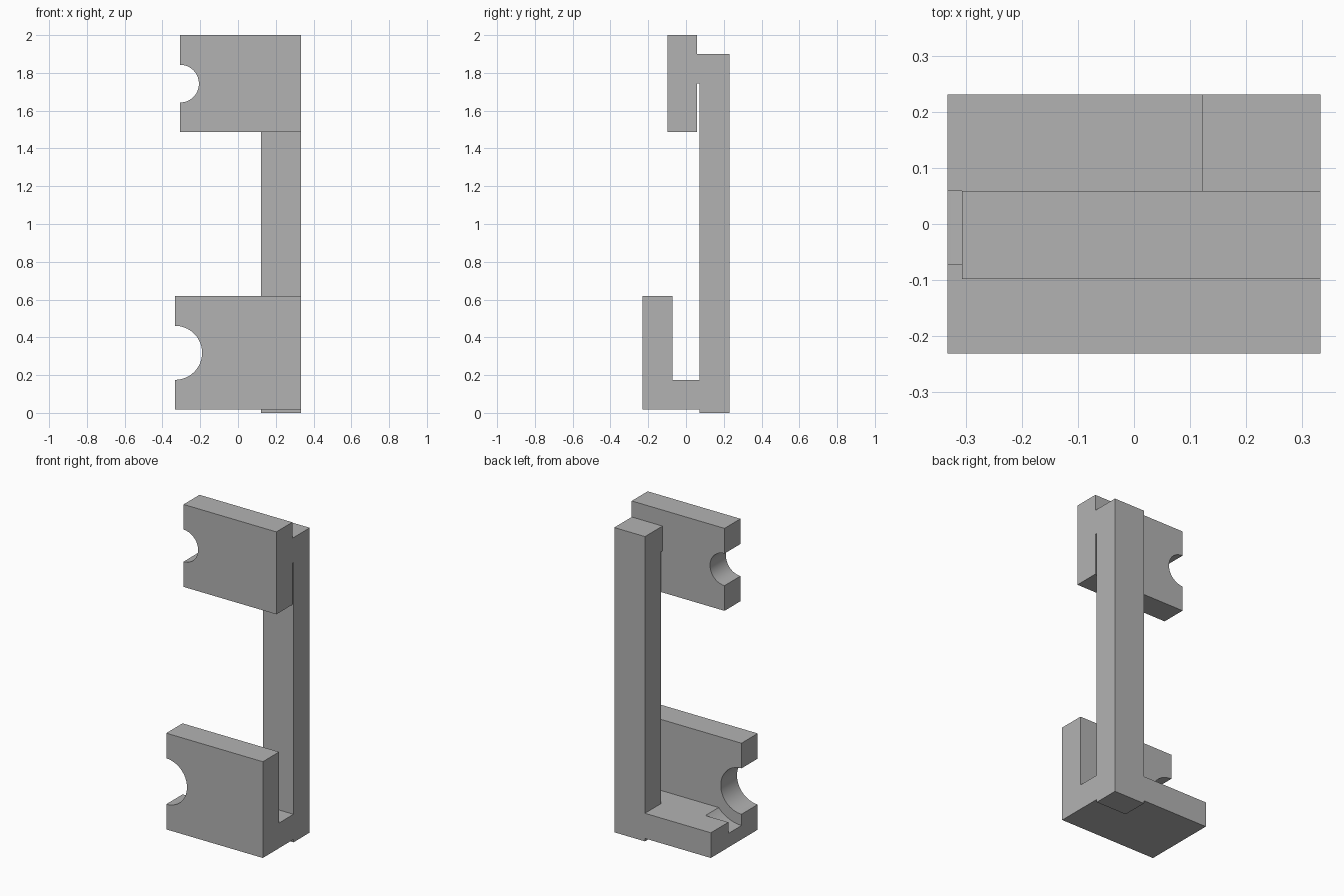
import bpy
import bmesh
import math
from mathutils import Matrix

cube = bpy.data.objects.get("Cube")
if cube:
    bpy.data.objects.remove(cube, do_unlink=True)

grey = bpy.data.materials.new("plain grey")
grey.use_nodes = True
grey.diffuse_color = (0.45, 0.45, 0.45, 1)
grey.node_tree.nodes["Principled BSDF"].inputs["Base Color"].default_value = grey.diffuse_color


def add_object(name, bm):
    bmesh.ops.recalc_face_normals(bm, faces=bm.faces)
    mesh = bpy.data.meshes.new(name)
    bm.to_mesh(mesh)
    bm.free()
    mesh.materials.append(grey)
    obj = bpy.data.objects.new(name, mesh)
    bpy.context.collection.objects.link(obj)
    return obj


def extrude_side(name, outline, x0, x1):
    """Extrude a (y, z) outline from x0 to x1."""
    bm = bmesh.new()
    face = bm.faces.new([bm.verts.new((x0, y, z)) for y, z in outline])
    moved = bmesh.ops.extrude_face_region(bm, geom=[face])["geom"]
    verts = [v for v in moved if isinstance(v, bmesh.types.BMVert)]
    bmesh.ops.translate(bm, verts=verts, vec=(x1 - x0, 0, 0))
    return add_object(name, bm)


def bore(name, x, z, radius, y0, y1):
    """Cylinder along y, used as a cutter."""
    bm = bmesh.new()
    place = Matrix.Translation((x, (y0 + y1) / 2, z)) @ Matrix.Rotation(math.pi / 2, 4, "X")
    bmesh.ops.create_cone(bm, cap_ends=True, segments=64, radius1=radius,
                          radius2=radius, depth=y1 - y0, matrix=place)
    return add_object(name, bm)


def combine(target, other, operation):
    """Apply a boolean and discard the second object."""
    mod = target.modifiers.new("combine", "BOOLEAN")
    mod.operation = operation
    mod.solver = "EXACT"
    mod.object = other
    other.hide_render = True
    bpy.ops.object.select_all(action="DESELECT")
    bpy.context.view_layer.objects.active = target
    target.select_set(True)
    bpy.ops.object.modifier_apply(modifier=mod.name)
    bpy.data.objects.remove(other, do_unlink=True)


RIGHT, BACK, FRONT = 0.333, 0.231, -0.231
POST_X, POST_Y = 0.121, 0.071
LOW_X, HIGH_X = -0.333, -0.307
PLATE_BACK = 0.059

# Lower bracket: floor with an upright front plate
bracket = extrude_side("clip_bracket", [
    (FRONT, 0.018), (BACK, 0.018), (BACK, 0.175), (-POST_Y, 0.175),
    (-POST_Y, 0.618), (FRONT, 0.618)], LOW_X, RIGHT)
combine(bracket, bore("lower_notch", LOW_X, 0.318, 0.143, -0.3, 0), "DIFFERENCE")
combine(bracket, bore("floor_groove", LOW_X, 0.318, 0.213, -POST_Y, PLATE_BACK), "DIFFERENCE")

# Upper plate with its half-round notch
plate = extrude_side("upper_plate", [
    (-0.098, 1.486), (PLATE_BACK, 1.486), (PLATE_BACK, 2), (-0.098, 2)], HIGH_X, RIGHT)
combine(plate, bore("upper_notch", HIGH_X, 1.743, 0.1, -0.3, 0.3), "DIFFERENCE")

# Tall post with a tab at the top that carries the upper plate
post = extrude_side("post", [
    (POST_Y, 0), (BACK, 0), (BACK, 1.9), (PLATE_BACK, 1.9),
    (PLATE_BACK, 1.745), (POST_Y, 1.745)], POST_X, RIGHT)

# Merge into a single solid
combine(bracket, post, "UNION")
combine(bracket, plate, "UNION")
bpy.ops.object.select_all(action="DESELECT")
bracket.select_set(True)
bpy.context.view_layer.objects.active = bracket
bpy.ops.object.shade_smooth_by_angle(angle=math.radians(30))
